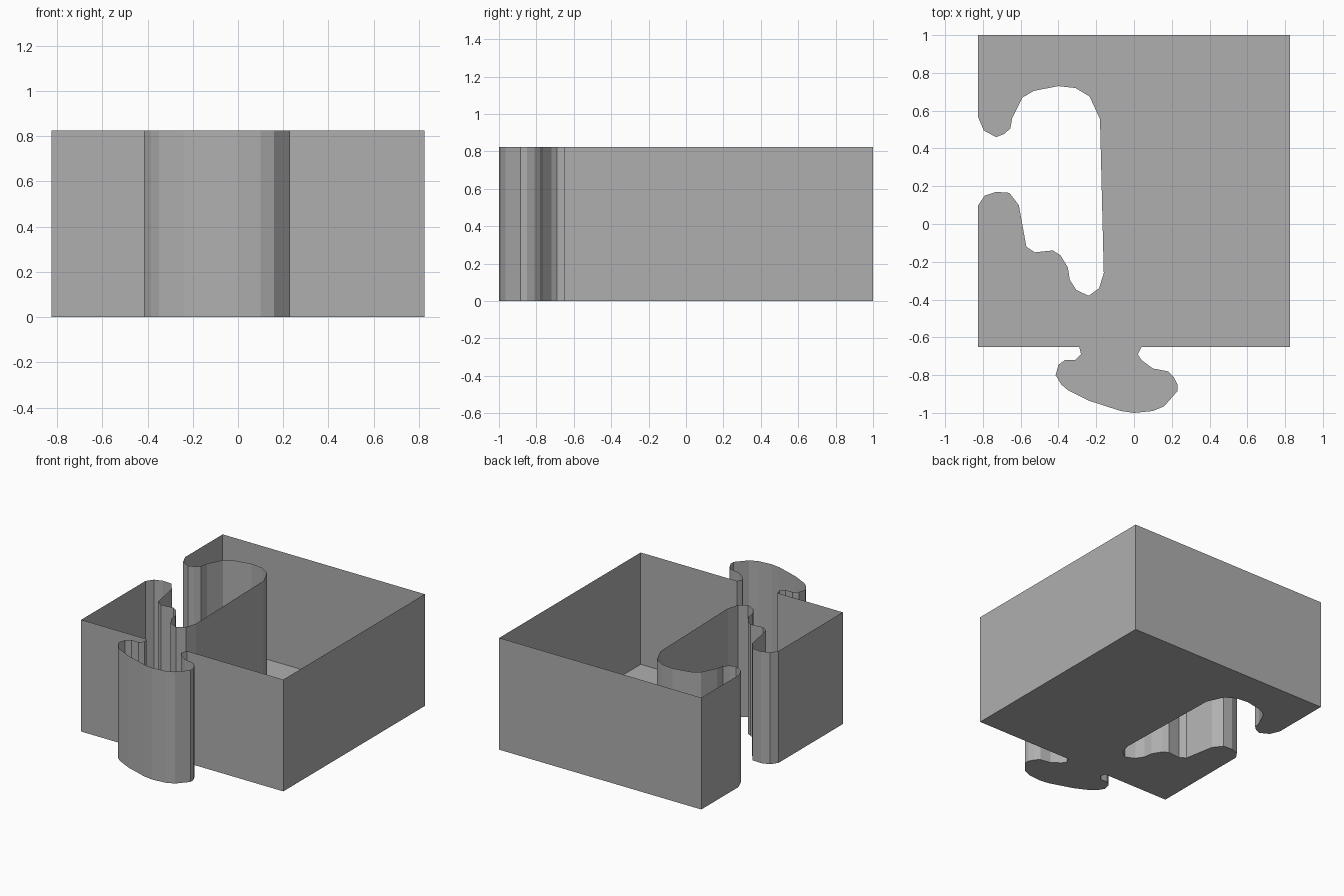
import bpy, bmesh

if "Cube" in bpy.data.objects:
    bpy.data.objects.remove(bpy.data.objects["Cube"])

HEIGHT = 0.825

# Outline, clockwise from the back left corner: square body with tab and slot
body_right = [(-.825, 1), (.825, 1), (.825, -.65)]
tab = [(.04, -.65), (.02, -.69), (.04, -.72), (.10, -.765), (.18, -.78),
       (.21, -.81), (.23, -.85), (.23, -.885), (.16, -.965), (.10, -.99),
       (0, -1), (-.07, -.99), (-.24, -.935), (-.35, -.88), (-.385, -.85),
       (-.415, -.80), (-.40, -.745), (-.365, -.72), (-.31, -.72),
       (-.28, -.69), (-.29, -.65)]
body_left = [(-.825, -.65), (-.825, .10)]
slot = [(-.79, .15), (-.73, .17), (-.66, .165), (-.61, .10), (-.57, -.12),
        (-.525, -.15), (-.43, -.14), (-.39, -.165), (-.35, -.23),
        (-.34, -.295), (-.305, -.35), (-.24, -.38), (-.185, -.34),
        (-.16, -.26), (-.18, .555), (-.235, .675), (-.31, .72), (-.40, .73),
        (-.53, .705), (-.59, .67), (-.645, .56), (-.655, .505), (-.69, .475),
        (-.73, .46), (-.795, .495), (-.825, .565)]
outline = body_right + tab + body_left + slot

# Floor facing down, thin walls raised from its edges, top left open
bm = bmesh.new()
floor = bm.faces.new([bm.verts.new((x, y, 0)) for x, y in outline])
rim = bmesh.ops.extrude_edge_only(bm, edges=bm.edges[:])
bmesh.ops.translate(bm, vec=(0, 0, HEIGHT),
                    verts=[g for g in rim["geom"] if isinstance(g, bmesh.types.BMVert)])
bmesh.ops.recalc_face_normals(bm, faces=bm.faces[:])
bm.normal_update()
if floor.normal.z > 0:
    bmesh.ops.reverse_faces(bm, faces=bm.faces[:])
bmesh.ops.triangulate(bm, faces=[floor])

mesh = bpy.data.meshes.new("puzzle_piece_tray")
bm.to_mesh(mesh)
bm.free()
tray = bpy.data.objects.new("puzzle_piece_tray", mesh)
bpy.context.collection.objects.link(tray)

# Darker grey finish
grey = bpy.data.materials.new("dark_grey")
grey.diffuse_color = (.43, .43, .43, 1)
grey.use_nodes = True
grey.node_tree.nodes["Principled BSDF"].inputs["Base Color"].default_value = grey.diffuse_color
mesh.materials.append(grey)
